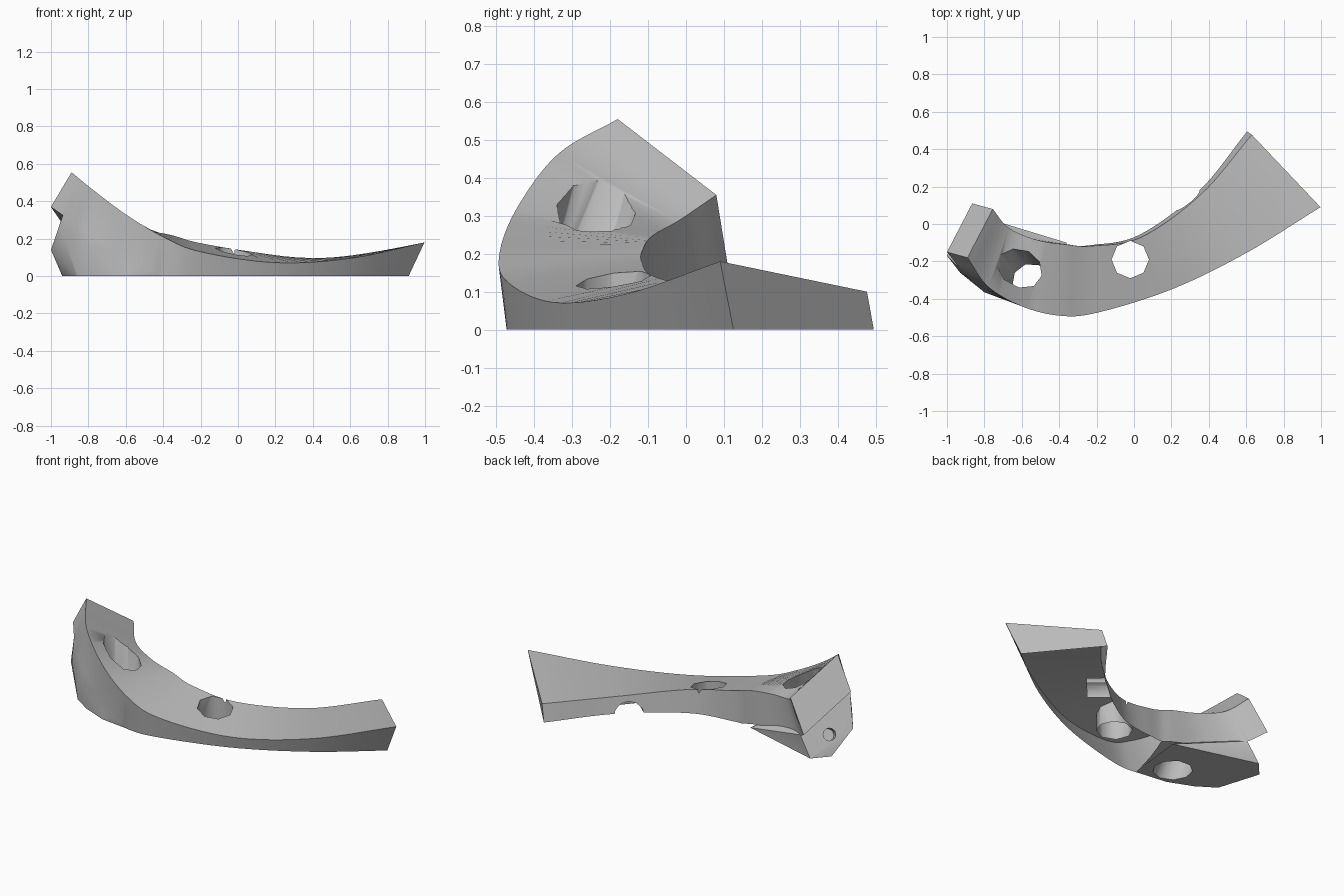
import bpy
import bmesh
import math
from mathutils import Vector

default_cube = bpy.data.objects.get("Cube")
if default_cube:
    bpy.data.objects.remove(default_cube, do_unlink=True)

# One plain grey material
grey = bpy.data.materials.new("plain grey")
grey.use_nodes = True
grey.diffuse_color = (0.5, 0.5, 0.5, 1)
grey.node_tree.nodes["Principled BSDF"].inputs["Base Color"].default_value = grey.diffuse_color


def make_object(name, bm):
    """Turn a bmesh into a linked, coloured object."""
    bmesh.ops.recalc_face_normals(bm, faces=bm.faces)
    mesh = bpy.data.meshes.new(name)
    bm.to_mesh(mesh)
    bm.free()
    mesh.materials.append(grey)
    obj = bpy.data.objects.new(name, mesh)
    bpy.context.collection.objects.link(obj)
    return obj


def smooth_path(points, steps):
    """Catmull-Rom curve through the given points."""
    points = [Vector(p) for p in points]
    padded = [2 * points[0] - points[1]] + points + [2 * points[-1] - points[-2]]
    path = []
    for before, start, end, after in zip(padded, padded[1:], padded[2:], padded[3:]):
        for step in range(steps):
            t = step / steps
            path.append(start + t * (end - before) / 2
                        + t * t * (before - 2.5 * start + 2 * end - after / 2)
                        + t ** 3 * (1.5 * start - before / 2 - 1.5 * end + after / 2))
    return path + [points[-1]]


def lower_edge(edge, leans):
    """Offset an edge path by three leans blended along its length."""
    wide, middle, raised = [Vector(lean) for lean in leans]
    lowered = []
    for index, point in enumerate(edge):
        t = 2 * index / (len(edge) - 1)
        lean = wide.lerp(middle, t) if t < 1 else middle.lerp(raised, t - 1)
        lowered.append(point + lean)
    return lowered


def cylinder_cutter(name, start, end, radius, sides):
    """Hidden prism between two points, used for drilling."""
    start, end = Vector(start), Vector(end)
    axis = end - start
    bm = bmesh.new()
    bmesh.ops.create_cone(bm, cap_ends=True, segments=sides, radius1=radius,
                          radius2=radius, depth=axis.length)
    turn = axis.to_track_quat("Z", "Y").to_matrix().to_4x4()
    bmesh.ops.transform(bm, matrix=turn, verts=bm.verts)
    bmesh.ops.translate(bm, vec=(start + end) / 2, verts=bm.verts)
    cutter = make_object(name, bm)
    cutter.hide_render = True
    return cutter


def combine(obj, tool, operation):
    """Apply a boolean with the tool object, then remove the tool."""
    modifier = obj.modifiers.new(tool.name, "BOOLEAN")
    modifier.operation = operation
    modifier.solver = "EXACT"
    modifier.object = tool
    bpy.ops.object.modifier_apply(modifier=modifier.name)
    bpy.data.objects.remove(tool, do_unlink=True)


# Edge paths of the curved bar, from the wide end to the raised end
outer_points = [
    (.997, .09, .18), (.6, -.155, .095), (.2, -.35, .072), (-.2, -.475, .13),
    (-.4, -.49, .21), (-.6, -.44, .33), (-.78, -.335, .465), (-.89, -.18, .555)]
inner_points = [
    (.63, .477, .1), (.36, .16, .095), (.04, -.07, .135), (-.22, -.117, .18),
    (-.36, -.11, .22), (-.52, -.085, .25), (-.67, -.02, .287), (-.755, .08, .355)]
# Lean of the two walls at the wide end, middle and raised end
raised_lean = (-.11, .03, -.185)
outer_leans = [(-.094, .039, -.2), (-.02, .025, -.2), raised_lean]
inner_leans = [(-.05, .036, -.2), (0, 0, -.2), raised_lean]

STEPS = 8
outer = smooth_path(outer_points, STEPS)
inner = smooth_path(inner_points, STEPS)
outer_low = lower_edge(outer, outer_leans)
inner_low = lower_edge(inner, inner_leans)

# Curved bar, lofted to below the ground for trimming later
bm = bmesh.new()
rings = [[bm.verts.new(corner) for corner in corners]
         for corners in zip(outer, inner, inner_low, outer_low)]
for ring, following in zip(rings, rings[1:]):
    for side in range(4):
        nxt = (side + 1) % 4
        bm.faces.new((ring[side], ring[nxt], following[nxt], following[side]))
bm.faces.new(rings[0])
bm.faces.new(rings[-1])
curved_bar = make_object("curved_bar", bm)

# Supporting foot under the raised end, with its set-back end face
foot_points = [
    (-1, -.17, .14), (-.926, -.23, .31), (-.786, .03, .12),
    (-.94, -.05, 0), (-.86, .04, 0), (-.86, -.305, 0),
    (-.36, -.1, 0), (-.4, -.465, 0), (-.6, -.44, 0), (-.75, -.378, 0),
    (-.93, -.26, .2), (-.8, -.365, .15)]
bm = bmesh.new()
for point in foot_points:
    bm.verts.new(point)
for edge in outer_low[STEPS * 4:-STEPS // 2]:
    if edge.z > 0:
        bm.verts.new(edge)
hull = bmesh.ops.convex_hull(bm, input=bm.verts)
bmesh.ops.delete(bm, geom=[v for v in hull["geom_interior"]
                           if isinstance(v, bmesh.types.BMVert)], context="VERTS")
bmesh.ops.recalc_face_normals(bm, faces=bm.faces)
base = [face for face in bm.faces if max(v.co.z for v in face.verts) < .001]
sunk = bmesh.ops.extrude_face_region(bm, geom=base)
bmesh.ops.translate(bm, vec=(0, 0, -.08), verts=[
    v for v in sunk["geom"] if isinstance(v, bmesh.types.BMVert)])
bmesh.ops.dissolve_limit(bm, angle_limit=math.radians(1), verts=bm.verts, edges=bm.edges)
support_foot = make_object("support_foot", bm)

# Through holes, underside notch and the small bore in the foot
cutters = [
    cylinder_cutter("middle_hole", (-.02, -.19, -.4), (-.02, -.19, .5), .1, 8),
    cylinder_cutter("raised_hole", (-.524, -.347, -.1), (-.66, -.172, .55), .105, 9),
    cylinder_cutter("side_notch", (.38, .05, -.02), (.15, .25, -.02), .085, 12),
    cylinder_cutter("small_bore", (-1.02, .05, .2), (-.85, -.14, .07), .035, 12)]

bpy.ops.object.select_all(action="DESELECT")
bpy.context.view_layer.objects.active = curved_bar
curved_bar.select_set(True)
combine(curved_bar, support_foot, "UNION")
for cutter in cutters:
    combine(curved_bar, cutter, "DIFFERENCE")

# Trim at the ground, leaving the underside open
bm = bmesh.new()
bm.from_mesh(curved_bar.data)
bmesh.ops.bisect_plane(bm, geom=bm.verts[:] + bm.edges[:] + bm.faces[:],
                       plane_co=(0, 0, 0), plane_no=(0, 0, 1), clear_inner=True)
bm.to_mesh(curved_bar.data)
bm.free()
bpy.ops.object.shade_smooth_by_angle(angle=math.radians(46))
